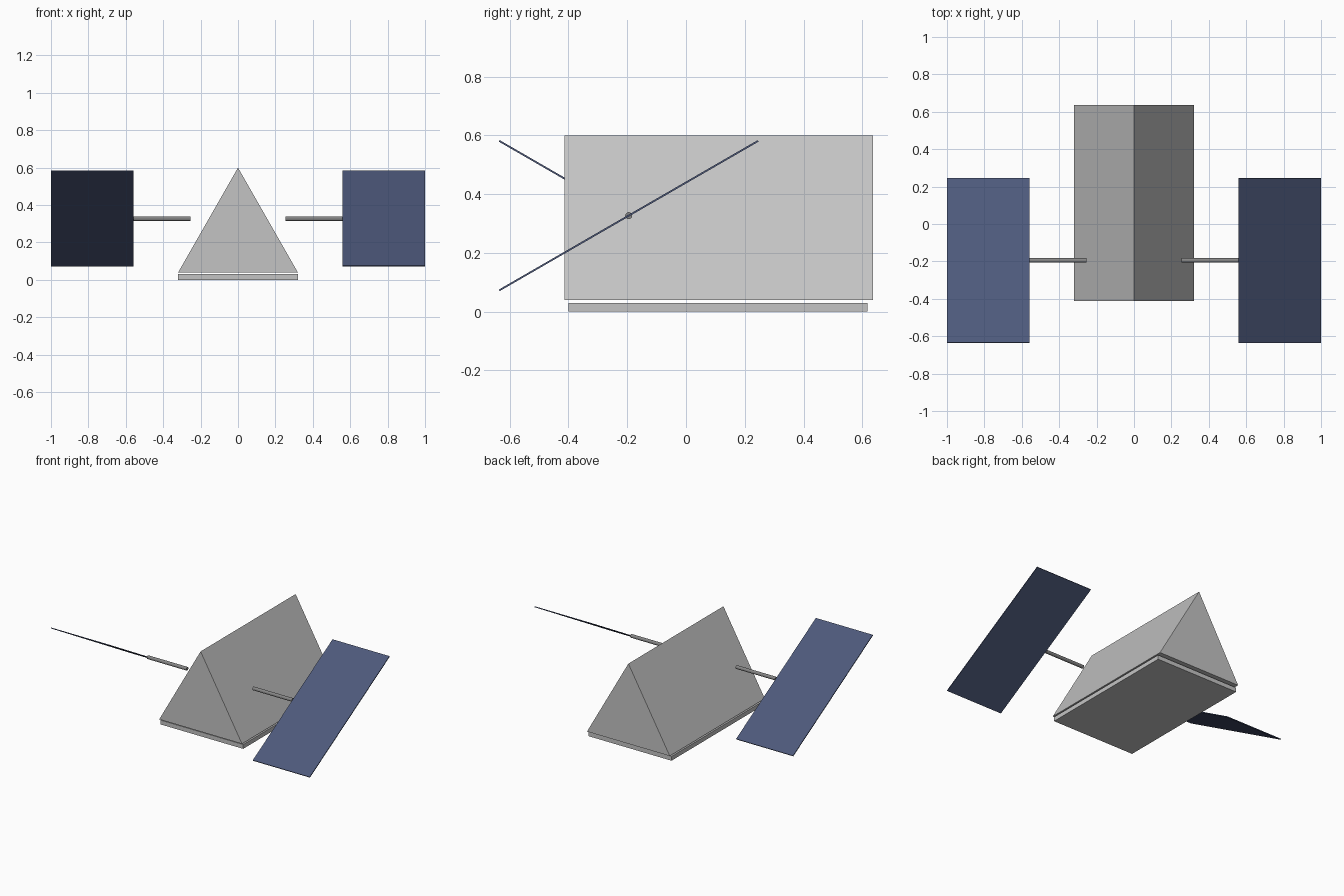
import bpy, bmesh, math
from mathutils import Matrix

if "Cube" in bpy.data.objects:
    bpy.data.objects.remove(bpy.data.objects["Cube"])


def material(name, rgb):
    m = bpy.data.materials.new(name)
    m.diffuse_color = (*rgb, 1.0)
    m.use_nodes = True
    m.node_tree.nodes["Principled BSDF"].inputs["Base Color"].default_value = m.diffuse_color
    return m


body_grey = material("light_grey", (0.55, 0.55, 0.55))
rod_grey = material("mid_grey", (0.24, 0.24, 0.24))
panel_blue = material("navy_blue", (0.075, 0.1, 0.2))


def add_object(name, bm, mat):
    bmesh.ops.recalc_face_normals(bm, faces=bm.faces)
    me = bpy.data.meshes.new(name)
    bm.to_mesh(me)
    bm.free()
    me.materials.append(mat)
    ob = bpy.data.objects.new(name, me)
    bpy.context.collection.objects.link(ob)
    return ob


def extrude_y(name, profile, y0, y1, mat):
    """Extrude an (x, z) outline along y."""
    bm = bmesh.new()
    face = bm.faces.new([bm.verts.new((x, y0, z)) for x, z in profile])
    new = bmesh.ops.extrude_face_region(bm, geom=[face])["geom"]
    verts = [v for v in new if isinstance(v, bmesh.types.BMVert)]
    bmesh.ops.translate(bm, verts=verts, vec=(0, y1 - y0, 0))
    return add_object(name, bm, mat)


# Triangular body and the thin base slab beneath it
W = 0.32
extrude_y("body", [(-W, 0.04), (W, 0.04), (0, 0.6)], -0.413, 0.636, body_grey)
extrude_y("base_slab", [(-W, 0), (W, 0), (W, 0.03), (-W, 0.03)], -0.4, 0.617, body_grey)

# Support rods and oppositely tilted flat panels
PY, PZ = -0.195, 0.327
for side, label in ((-1, "left"), (1, "right")):
    bm = bmesh.new()
    bmesh.ops.create_cone(
        bm, cap_ends=True, segments=12, radius1=0.012, radius2=0.012, depth=0.305,
        matrix=Matrix.Translation((side * 0.4075, PY, PZ)) @ Matrix.Rotation(math.pi / 2, 4, "Y"))
    rod = add_object(label + "_rod", bm, rod_grey)

    bm = bmesh.new()
    bmesh.ops.create_cube(
        bm, size=1,
        matrix=Matrix.Translation((side * 0.78, PY, PZ))
        @ Matrix.Rotation(side * math.radians(30), 4, "X")
        @ Matrix.Diagonal((0.44, 1.017, 0.006, 1)))
    add_object(label + "_panel", bm, panel_blue)
